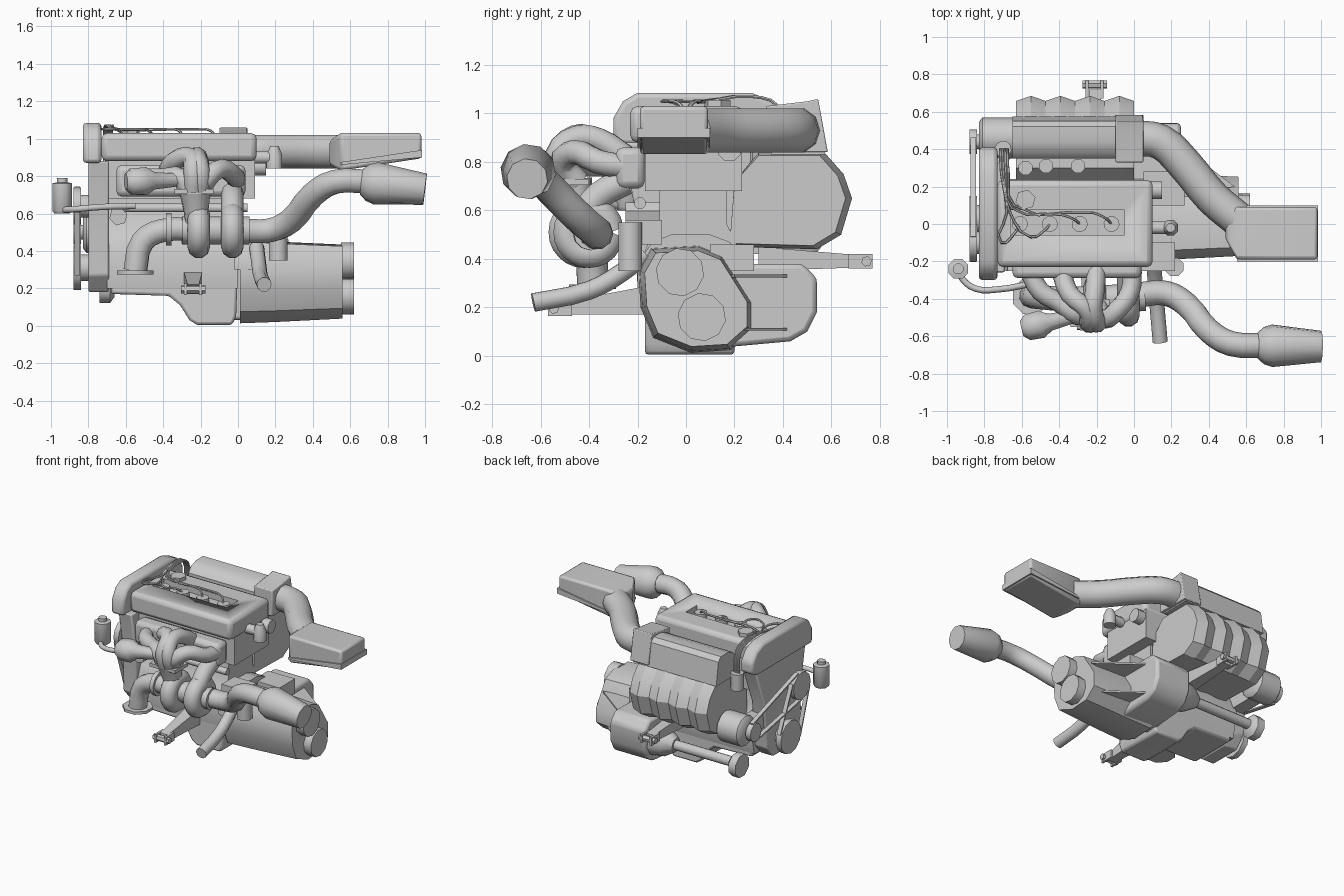
import bpy, bmesh, math
from mathutils import Vector

if "Cube" in bpy.data.objects:
    bpy.data.objects.remove(bpy.data.objects["Cube"])

def finish(ob, bevel=0, angle=35, segs=2):
    bpy.ops.object.select_all(action='DESELECT')
    bpy.context.view_layer.objects.active = ob
    ob.select_set(True)
    if ob.type == 'CURVE':
        bpy.ops.object.convert(target='MESH')
        ob = bpy.context.object
    if bevel:
        m = ob.modifiers.new("bevel", 'BEVEL')
        m.width, m.segments, m.limit_method = bevel, segs, 'ANGLE'
        m.angle_limit = math.radians(35)
    bpy.ops.object.shade_smooth_by_angle(angle=math.radians(angle))
    return ob

def loft(name, rings, bevel=0, angle=35):
    bm = bmesh.new()
    vs = [[bm.verts.new(p) for p in r] for r in rings]
    n = len(vs[0])
    for a, b in zip(vs, vs[1:]):
        for i in range(n):
            bm.faces.new((a[i], a[(i + 1) % n], b[(i + 1) % n], b[i]))
    bm.faces.new(vs[0][::-1])
    bm.faces.new(vs[-1])
    bmesh.ops.recalc_face_normals(bm, faces=bm.faces)
    me = bpy.data.meshes.new(name)
    bm.to_mesh(me)
    bm.free()
    ob = bpy.data.objects.new(name, me)
    bpy.context.collection.objects.link(ob)
    return finish(ob, bevel, angle)

def prism(name, pts, axis, a, b, bevel=0):
    put = {'x': lambda u, v, t: (t, u, v), 'y': lambda u, v, t: (u, t, v), 'z': lambda u, v, t: (u, v, t)}[axis]
    return loft(name, [[put(u, v, t) for u, v in pts] for t in (a, b)], bevel)

def box(name, x0, x1, y0, y1, z0, z1, bevel=0):
    return prism(name, [(x0, y0), (x1, y0), (x1, y1), (x0, y1)], 'z', z0, z1, bevel)

def lathe(name, p, q, prof, n=10):
    """prof: (fraction along p-q, radius)"""
    p, q = Vector(p), Vector(q)
    d = (q - p).normalized()
    u = d.orthogonal().normalized()
    w = d.cross(u)
    rings = [[p.lerp(q, t) + r * (math.cos(k) * u + math.sin(k) * w)
              for k in [2 * math.pi * (i + .5) / n for i in range(n)]] for t, r in prof]
    return loft(name, rings, angle=46)

def cyl(name, p, q, r, n=10):
    return lathe(name, p, q, [(0, r), (1, r)], n)

def tube(name, pts, r, res=3, bev=3):
    cu = bpy.data.curves.new(name, 'CURVE')
    cu.dimensions, cu.bevel_depth, cu.bevel_resolution = '3D', r, bev
    cu.resolution_u, cu.use_fill_caps = res, True
    s = cu.splines.new('BEZIER')
    s.bezier_points.add(len(pts) - 1)
    for bp, p in zip(s.bezier_points, pts):
        bp.co = p
        bp.handle_left_type = bp.handle_right_type = 'AUTO'
    ob = bpy.data.objects.new(name, cu)
    bpy.context.collection.objects.link(ob)
    return finish(ob, angle=46)

# Block, head and sump
prism("engine_block", [(-.17, .2), (.2, .2), (.24, .38), (.2, .48), (.17, .54), (.17, .69), (-.11, .69), (-.11, .54), (-.15, .48), (-.19, .38)], 'x', -.7, 0)
box("cylinder_head", -.7, .09, -.17, .23, .68, .9)
prism("sump", [(-.68, .17), (-.37, .16), (-.31, .11), (-.26, .03), (-.22, .005), (-.03, .005), (-.01, .05), (0, .32), (-.68, .32)], 'y', -.17, .2, .015)
prism("block_flange", [(.24, .3), (.24, .4), (.18, .47), (.1, .5), (-.06, .5), (-.14, .47), (-.2, .38), (-.2, .3)], 'x', -.02, .09)
prism("exhaust_port_plate", [(-.65, .69), (.04, .69), (.04, .86), (-.65, .86)], 'y', -.29, -.17, .03)

# Valve cover with spark plug recess
cover = box("valve_cover", -.73, .1, -.23, .235, .88, 1.03, .03)
cut = box("recess_cutter", -.66, -.05, -.06, .075, .985, 1.2)
cut.hide_render = True
cut.hide_set(True)
mod = cover.modifiers.new("recess", 'BOOLEAN')
mod.object, mod.solver = cut, 'EXACT'
cyl("oil_cap", (-.58, .13, 1.0), (-.58, .13, 1.055), .055, 6)

# Distributor and spark plug leads
cyl("distributor", (-.7, .4, .76), (-.7, .4, .88), .045)
for i, x in enumerate((-.61, -.45, -.29, -.12)):
    cyl(f"spark_plug_{i}", (x, 0, .98), (x, 0, 1.02), .043)
    o = i * .013
    side = (-.10, -.07, .05, .06)[i]
    tube(f"spark_lead_{i}", [(x, 0, 1.01), (x - .03, side * .5, 1.045), (x - .1, side, 1.05),
         (-.68 + o, .06 + o, 1.05), (-.71 + o, .27, 1.07), (-.715 + o, .38, 1.03), (-.715 + o, .4, .87)], .007, 3, 1)

# Timing cover: rounded top and tapered lower part
prism("timing_cover_top", [(-.3, .87), (-.3, .98), (-.26, 1.05), (-.2, 1.085), (.27, 1.085), (.36, 1.05), (.41, .98), (.41, .9), (.34, .87)], 'x', -.83, -.73, .02)
prism("timing_cover_lower", [(-.26, .88), (.33, .88), (.22, .6), (.19, .26), (.12, .18), (-.12, .18), (-.2, .27), (-.21, .6)], 'x', -.8, -.69, .01)

# Pulleys, belts, alternator
pulleys = {"upper": (-.1, .64, .1), "crank": (.03, .31, .12), "alternator": (.44, .5, .065)}
for k, (y, z, r) in pulleys.items():
    lathe(k + "_pulley", (-.88, y, z), (-.78, y, z), [(0, r), (.4, r), (.4, r * .6), (1, r * .6)], 12)
def belt(name, a, b, x):
    (y0, z0, r0), (y1, z1, r1) = pulleys[a], pulleys[b]
    d = math.atan2(z1 - z0, y1 - y0)
    off = math.acos((r0 - r1) / math.hypot(y1 - y0, z1 - z0))
    for s in (1, -1):
        n = Vector((0, math.cos(d + s * off), math.sin(d + s * off)))
        p, q = Vector((x, y0, z0)) + n * r0, Vector((x, y1, z1)) + n * r1
        rings = [[c + n * t + Vector((w, 0, 0)) for t, w in ((0, 0), (.01, 0), (.01, .03), (0, .03))] for c in (p, q)]
        loft(f"{name}_{s}", rings)
belt("upper_belt", "upper", "alternator", -.875)
belt("lower_belt", "crank", "upper", -.875)
lathe("alternator", (-.83, .46, .5), (-.63, .46, .5), [(0, .085), (.1, .11), (.9, .11), (1, .085)], 12)
box("alternator_bracket", -.78, -.68, .15, .42, .42, .52)

# Intake manifold: scalloped runners, plenum and collar
prof = [(.18, .45), (.54, .44), (.64, .5), (.685, .65), (.65, .75), (.57, .84), (.3, .84), (.2, .72)]
rings = []
for i in range(9):
    k = 1 if i % 2 else .93
    rings.append([(-.63 + i * .63 / 8, .3 + (y - .3) * k if y > .5 else y, .65 + (z - .65) * k) for y, z in prof])
loft("intake_runners", rings, angle=25)
prism("intake_plenum", [(.35, .83), (.575, .83), (.55, 1.0), (.52, 1.03), (.44, 1.03), (.38, 1.01), (.35, .97)], 'x', -.65, .03)
prism("plenum_collar", [(.33, .84), (.585, .84), (.545, 1.06), (.5, 1.05), (.33, 1.03)], 'x', -.1, .05, .006)
for x, y in ((-.58, .3), (-.47, .31), (-.3, .31)):
    cyl("intake_port", (x, y, .78), (x, y, .9), .04, 8)

# Air hose and air box
tube("air_hose", [(.02, .46, .93), (.14, .44, .93), (.27, .32, .93), (.42, .14, .93), (.55, .03, .93)], .095)
def airring(x, y0, y1, z0, z1):
    return [(x, y0, z0), (x, y1, z0), (x, y1, z1), (x, y0, z1)]
loft("air_box", [airring(.49, -.08, .05, .86, .99), airring(.55, -.19, .09, .83, 1.03), airring(.98, -.19, .09, .895, 1.03)], .015)
loft("air_box_lip", [airring(.55, -.2, .1, .86, .875), airring(.985, -.2, .1, .9, .94)])

# Gearbox: bell housing, tapering case, end caps, differential
case = [(-.19, .35), (-.14, .44), (.05, .45), (.15, .41), (.27, .22), (.27, .11), (.18, .03), (.02, .02), (-.13, .08), (-.18, .2)]
loft("gearbox", [[(x, .05 + (y - .05) * k, .25 + (z - .25) * k) for y, z in case] for x, k in ((.01, 1.03), (.2, 1), (.56, .92))])
cyl("gearbox_cap_upper", (.55, -.025, .345), (.62, -.025, .345), .1, 10)
cyl("gearbox_cap_lower", (.55, .065, .16), (.62, .065, .16), .1, 10)
prism("differential", [(.1, .03), (.43, .06), (.5, .1), (.54, .18), (.54, .32), (.48, .38), (.1, .38)], 'x', -.04, .25, .02)
box("starter_mount", .05, .27, .1, .28, .35, .46)
for z in (.11, .33):
    prism("gearbox_rib", [(.22, .44), (.22, .15), (.54, .2)], 'z', z - .006, z + .006)
cyl("drive_shaft", (-.68, .4, .21), (0, .4, .21), .036)
lathe("shaft_joint", (-.74, .4, .2), (-.66, .4, .2), [(0, .085), (.7, .085), (1, .05)], 8)
lathe("shaft_seal", (-.2, .4, .21), (0, .4, .21), [(0, .05), (.4, .1), (1, .12)])

# Mount arms with clevis ends
def arm(name, x, y0, y1, z0, z1, h0):
    rings = [[(x + s * w, y, z + t * h) for s, t in ((-1, -1), (1, -1), (1, 1), (-1, 1))]
             for y, z, w, h in ((y0, z0, .05, h0), (y1, z1, .03, .025))]
    loft(name, rings)
    d = .05 if y1 > 0 else -.05
    for s in (-1, 1):
        box(name + "_lug", x + s * .04 - .008, x + s * .04 + .008, *sorted((y1 - d, y1 + d)), z1 - .03, z1 + .03)
    cyl(name + "_bolt", (x - .065, y1 + d * .5, z1), (x + .065, y1 + d * .5, z1), .022, 6)
arm("front_mount", -.24, -.15, -.52, .23, .195, .06)
arm("rear_mount", -.21, .3, .72, .4, .39, .05)

# Exhaust headers
col = (-.23, -.47, .72)
headers = {
    "a": [(-.56, -.25, .78), (-.5, -.36, .79), (-.4, -.42, .79), (-.3, -.49, .79), (-.27, -.49, .72)],
    "b": [(-.39, -.25, .78), (-.34, -.38, .88), (-.25, -.46, .9), (-.24, -.53, .83), (-.24, -.51, .72)],
    "c": [(-.2, -.25, .82), (-.21, -.36, .89), (-.22, -.45, .9), (-.2, -.53, .83), (-.2, -.5, .72)],
    "d": [(-.01, -.25, .78), (-.02, -.36, .8), (-.09, -.46, .84), (-.16, -.51, .79), (-.19, -.45, .72)]}
for k, p in headers.items():
    tube("header_" + k, p, .052)
box("collector_flange", -.34, -.13, -.55, -.4, .705, .73)
lathe("collector", col, (-.22, -.43, .52), [(0, .085), (.6, .065), (1, .065)])
lathe("wastegate", (-.6, -.56, .77), (-.3, -.49, .78), [(0, .045), (.1, .075), (.35, .08), (.5, .05), (1, .035)], 8)

# Turbocharger scrolls, outlet elbow and exhaust pipe
for x, y, name in ((-.21, -.42, "compressor_scroll"), (-.03, -.4, "turbine_scroll")):
    pts = [(x, y + .09 * math.cos(a), .51 + .09 * math.sin(a)) for a in [i * math.pi / 4 for i in range(9)]]
    tube(name, pts, .06)
cyl("turbo_core", (-.3, -.41, .51), (.06, -.39, .51), .075, 12)
tube("turbine_riser", [(-.03, -.25, .72), (-.03, -.36, .66), (-.03, -.43, .57)], .06)
tube("compressor_outlet", [(-.2, -.41, .51), (-.4, -.4, .51), (-.51, -.39, .45), (-.55, -.385, .29)], .065)
cyl("outlet_joint", (-.385, -.4, .515), (-.355, -.4, .515), .088)
cyl("outlet_flange", (-.55, -.385, .275), (-.55, -.385, .295), .105, 8)
tube("exhaust_pipe", [(.02, -.38, .51), (.17, -.37, .51), (.28, -.43, .56), (.4, -.57, .7), (.52, -.64, .77), (.7, -.65, .77)], .067)
lathe("exhaust_tip", (.66, -.65, .77), (1, -.655, .73), [(0, .07), (.1, .1), (.23, .115), (1, .085)], 10)

# Oil filter, drain pipe, coolant fittings
cyl("oil_filter", (.215, -.23, .35), (.215, -.23, .55), .053, 8)
box("filter_mount", .04, .22, -.25, -.1, .46, .56)
tube("drain_pipe", [(.1, -.17, .42), (.11, -.27, .34), (.12, -.4, .27), (.14, -.63, .22)], .04)
cyl("coolant_outlet", (.05, -.02, .9), (.2, -.02, .9), .035, 8)
lathe("thermostat", (.195, -.02, .84), (.195, -.02, .96), [(0, .045), (.6, .045), (1, .025)], 8)
cyl("coolant_pipe", (.05, .18, .85), (.15, .18, .85), .05, 8)
cyl("water_rail", (-.66, -.19, .63), (.05, -.19, .63), .025, 8)
cyl("water_plug", (-.64, -.25, .585), (-.64, -.1, .585), .05, 6)

# Fluid reservoir and its hose
lathe("reservoir", (-.94, -.24, .6), (-.94, -.24, .79), [(0, .045), (.08, .057), (.85, .057), (.88, .03), (1, .03)], 8)
tube("reservoir_hose", [(-.94, -.24, .62), (-.92, -.29, .62), (-.85, -.345, .625), (-.73, -.35, .635), (-.55, -.32, .64)], .017)
